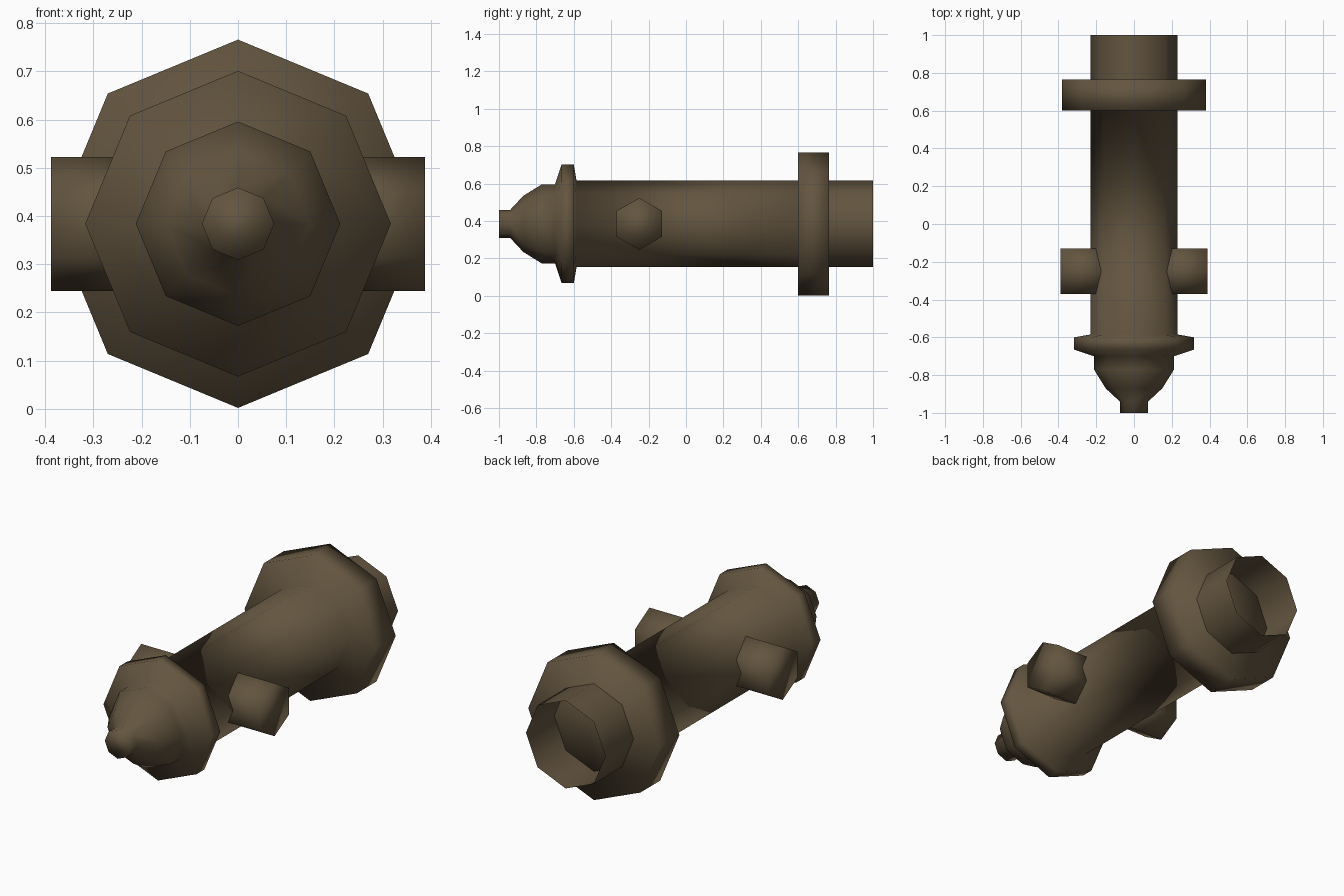
import bpy
import bmesh
from math import cos, sin, tau
from mathutils import Vector

cube = bpy.data.objects.get("Cube")
if cube:
    bpy.data.objects.remove(cube, do_unlink=True)

AXIS_Z = 0.384  # height of the lying body's centre line

# Single weathered brown finish
brown = bpy.data.materials.new("weathered_brown")
brown.use_nodes = True
colour = (0.125, 0.09, 0.05, 1.0)
brown.diffuse_color = colour
shader = brown.node_tree.nodes["Principled BSDF"]
shader.inputs["Base Color"].default_value = colour
shader.inputs["Roughness"].default_value = 0.8


def lathe(name, profile, sides, axis, centre, cap_rings):
    """Sweep (position, radius) pairs around the x or y axis, capping the chosen rings."""
    bm = bmesh.new()
    rings = []
    for pos, radius in profile:
        ring = []
        for i in range(sides):
            a = tau * i / sides
            side, up = radius * sin(a), radius * cos(a)
            offset = Vector((pos, side, up)) if axis == "x" else Vector((side, pos, up))
            ring.append(bm.verts.new(offset + Vector(centre)))
        rings.append(ring)
    for a, b in zip(rings, rings[1:]):
        for i in range(sides):
            j = (i + 1) % sides
            bm.faces.new((a[i], a[j], b[j], b[i]))
    for index in cap_rings:
        bm.faces.new(rings[index])
    bmesh.ops.recalc_face_normals(bm, faces=bm.faces[:])
    mesh = bpy.data.meshes.new(name)
    bm.to_mesh(mesh)
    bm.free()
    mesh.materials.append(brown)
    for poly in mesh.polygons:
        poly.use_smooth = True
    obj = bpy.data.objects.new(name, mesh)
    bpy.context.collection.objects.link(obj)
    return obj


# Knob, domed bonnet, collar, barrel and base flange in one turned body
body_profile = [
    (-1.0, 0.075), (-0.94, 0.075), (-0.87, 0.15), (-0.77, 0.212),
    (-0.70, 0.212), (-0.665, 0.317), (-0.60, 0.317), (-0.585, 0.231),
    (0.60, 0.231), (0.60, 0.382), (0.765, 0.382),
]
lathe("hydrant_body", body_profile, 8, "y", (0, 0, AXIS_Z), (0, -1))

# Open pipe stub behind the flange
lathe("base_pipe", [(0.765, 0.231), (1.0, 0.231)], 8, "y", (0, 0, AXIS_Z), ())

# Hexagonal side outlets
for name, s in (("left_outlet", 1), ("right_outlet", -1)):
    lathe(name, [(s * 0.15, 0.139), (s * 0.388, 0.139)], 6, "x",
          (0, -0.25, AXIS_Z), (0, 1))
